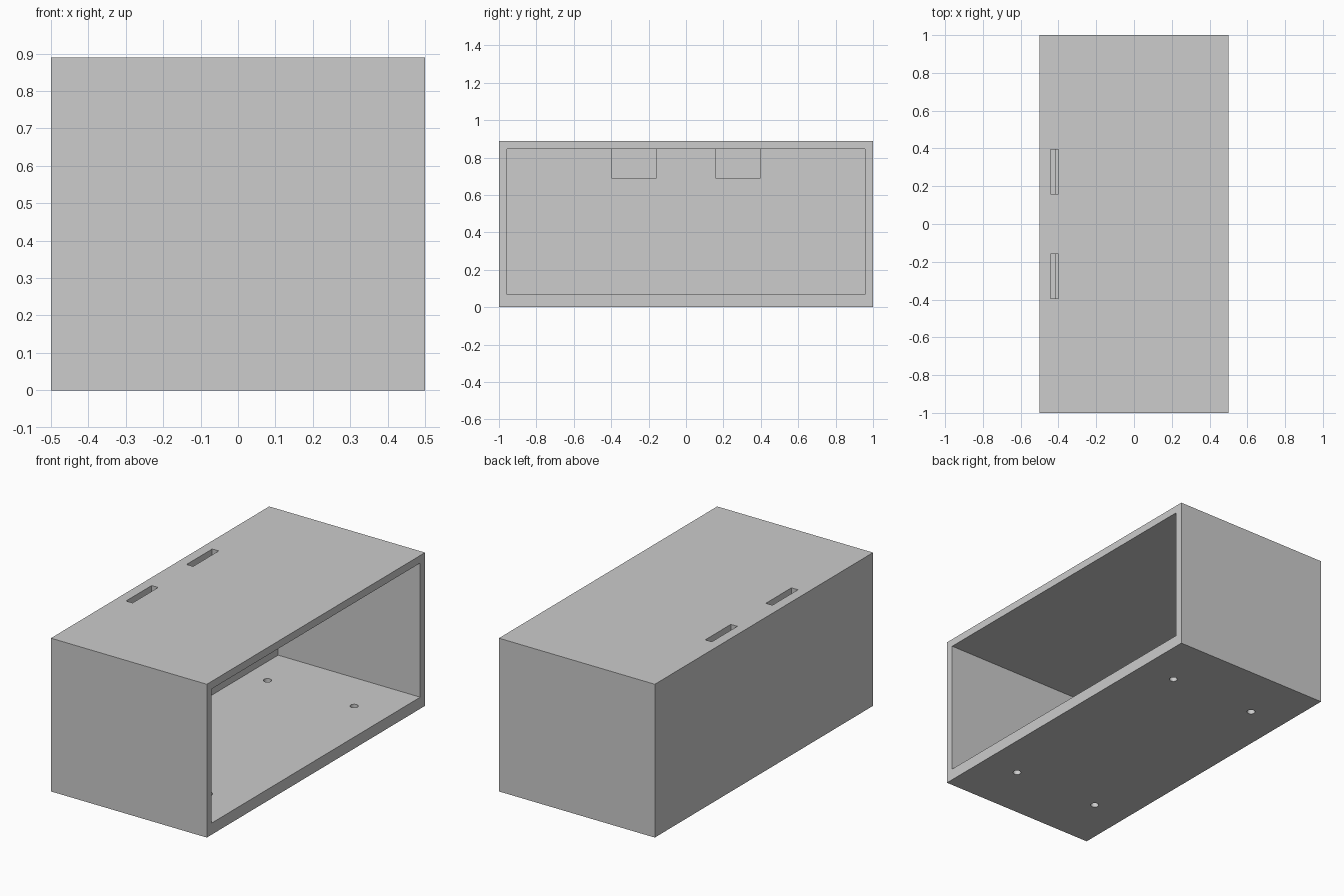
import bpy

cube = bpy.data.objects.get("Cube")
if cube:
    bpy.data.objects.remove(cube, do_unlink=True)

HEIGHT = 0.889
FLOOR, TOP, SIDE = 0.067, 0.845, 0.956   # inner faces of the cavity
BACK = -0.412                            # inner face of the thick back panel

grey = bpy.data.materials.new("light grey")
grey.use_nodes = True
colour = (0.604, 0.604, 0.604, 1)
grey.diffuse_color = colour
grey.node_tree.nodes["Principled BSDF"].inputs["Base Color"].default_value = colour


def box(name, low, high):
    """Axis-aligned box between two corners."""
    centre = [(a + b) / 2 for a, b in zip(low, high)]
    bpy.ops.mesh.primitive_cube_add(size=1, location=centre)
    obj = bpy.context.object
    obj.name = name
    obj.scale = [b - a for a, b in zip(low, high)]
    bpy.ops.object.transform_apply(location=True, rotation=False, scale=True)
    return obj


def cut(body, cutter):
    """Subtract a cutter, then hide it."""
    mod = body.modifiers.new(cutter.name, 'BOOLEAN')
    mod.operation = 'DIFFERENCE'
    mod.solver = 'EXACT'
    mod.object = cutter
    cutter.hide_render = True
    cutter.hide_set(True)
    cutter.display_type = 'WIRE'


# Cabinet body
body = box("cabinet_body", (-0.5, -1, 0), (0.5, 1, HEIGHT))
body.data.materials.append(grey)

# Open compartment facing +x
cutters = [box("compartment_cutter", (BACK, -SIDE, FLOOR), (0.6, SIDE, TOP))]

# Two slots through the top, biting into the back panel
for side, low, high in (("front", -0.395, -0.16), ("back", 0.16, 0.395)):
    cutters.append(box(side + "_slot_cutter", (-0.442, low, 0.688), (-0.4, high, 1)))

# Four round holes through the floor
for x in (-0.278, 0.278):
    for y in (-0.667, 0.667):
        bpy.ops.mesh.primitive_cylinder_add(vertices=32, radius=0.022, depth=0.3,
                                            location=(x, y, 0))
        hole = bpy.context.object
        hole.name = "floor_hole_cutter"
        cutters.append(hole)

for cutter in cutters:
    cut(body, cutter)

# Bake the cuts and shade the hole walls smoothly
bpy.ops.object.select_all(action='DESELECT')
bpy.context.view_layer.objects.active = body
body.select_set(True)
for mod in list(body.modifiers):
    bpy.ops.object.modifier_apply(modifier=mod.name)
for cutter in cutters:
    bpy.data.objects.remove(cutter, do_unlink=True)
bpy.ops.object.shade_smooth_by_angle()
